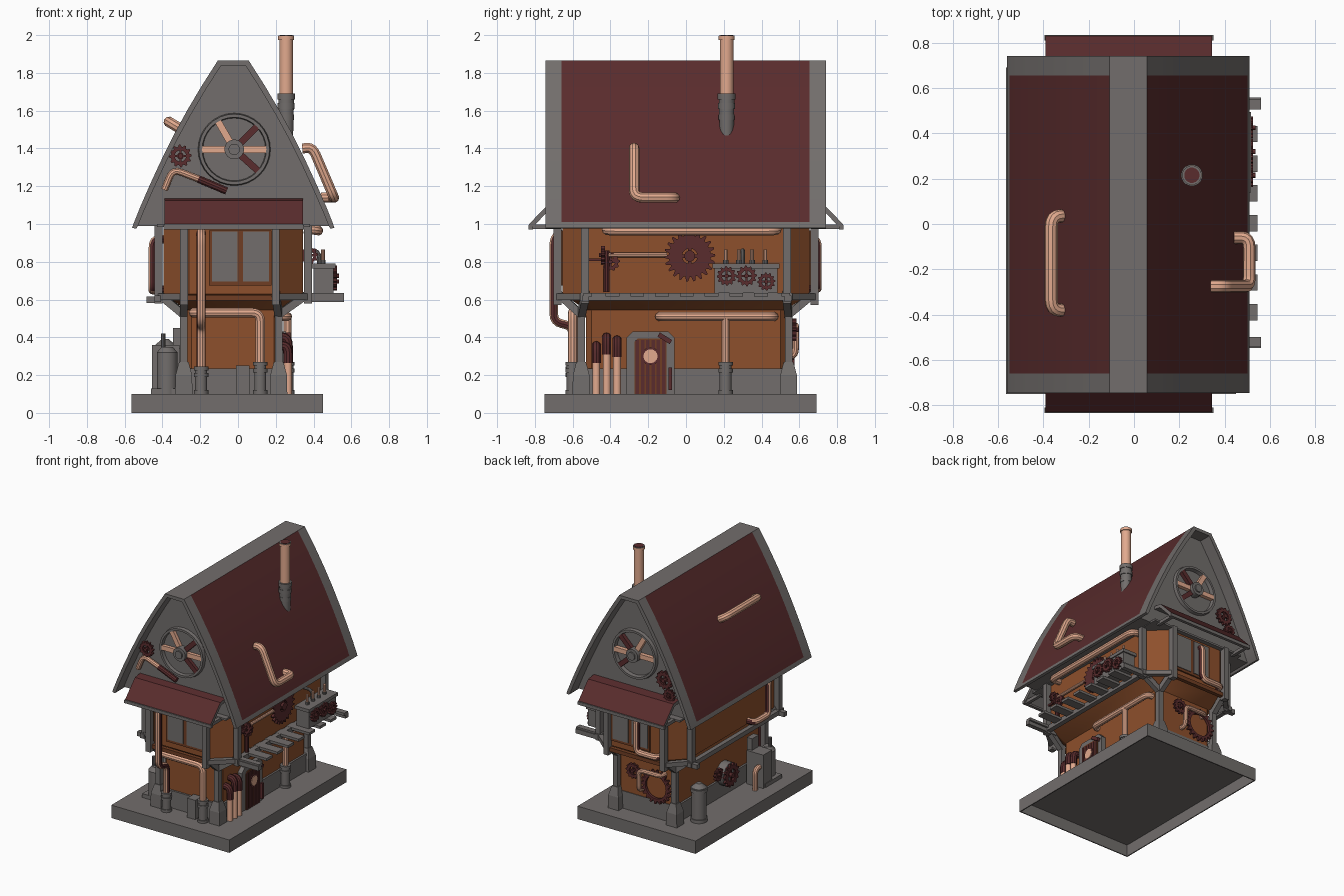
import bpy, bmesh, math
from mathutils import Vector

if "Cube" in bpy.data.objects:
    bpy.data.objects.remove(bpy.data.objects["Cube"])

def material(name, c):
    m = bpy.data.materials.new(name)
    m.diffuse_color = (*c, 1)
    m.use_nodes = True
    m.node_tree.nodes["Principled BSDF"].inputs["Base Color"].default_value = m.diffuse_color
    return m
GREY = material("stone grey", (.168, .155, .15))
RED = material("dark red", (.1, .025, .026))
WOOD = material("orange wood", (.27, .08, .025))
BROWN = material("brown frame", (.16, .048, .017))
COPPER = material("pale copper", (.76, .40, .27))
XC = -.025  # house centre line

def mesh(name, verts, faces, mats, rule=None):
    mats = mats if isinstance(mats, list) else [mats]
    bm = bmesh.new()
    vs = [bm.verts.new(v) for v in verts]
    for f in faces:
        bm.faces.new([vs[i] for i in f])
    bmesh.ops.recalc_face_normals(bm, faces=bm.faces)
    if rule:
        for f in bm.faces:
            f.material_index = rule(f.normal, f.calc_center_median())
    me = bpy.data.meshes.new(name)
    bm.to_mesh(me)
    bm.free()
    for m in mats:
        me.materials.append(m)
    ob = bpy.data.objects.new(name, me)
    bpy.context.collection.objects.link(ob)
    return ob

def loft(name, rings, mats, rule=None, caps=True):
    n = len(rings[0])
    faces = [(k*n+i, k*n+(i+1) % n, (k+1)*n+(i+1) % n, (k+1)*n+i)
             for k in range(len(rings)-1) for i in range(n)]
    if caps:
        faces += [tuple(range(n)), tuple(range((len(rings)-1)*n, len(rings)*n))]
    return mesh(name, [v for r in rings for v in r], faces, mats, rule)

def P(axis, a, b, t):  # wall plane coordinates to space
    return Vector((t, a, b)) if axis == 'x' else Vector((a, t, b))

def prism(name, pts, axis, t0, t1, mat):
    return loft(name, [[P(axis, a, b, t) for a, b in pts] for t in (t0, t1)], mat)

def box(name, x0, x1, y0, y1, z0, z1, mat):
    return loft(name, [[(x0, y0, z), (x1, y0, z), (x1, y1, z), (x0, y1, z)] for z in (z0, z1)], mat)

def cyl(name, p0, p1, r, mat, r1=None, n=16):
    p0, p1 = Vector(p0), Vector(p1)
    q = (p1-p0).to_track_quat('Z', 'Y')
    ring = lambda p, s: [p + q @ Vector((s*math.cos(math.tau*(i+.5)/n), s*math.sin(math.tau*(i+.5)/n), 0)) for i in range(n)]
    return loft(name, [ring(p0, r), ring(p1, r if r1 is None else r1)], mat)

def beam(name, p0, p1, w, mat=GREY):
    return cyl(name, p0, p1, w*.707, mat, n=4)

def pipe(name, pts, r, mat=COPPER, along=None):
    pts = [Vector(p) for p in pts]
    path = [pts[0]]
    for a, b, c in zip(pts, pts[1:], pts[2:]):  # rounded elbows
        u, v = b+(a-b).normalized()*min(.045, (a-b).length/2), b+(c-b).normalized()*min(.045, (c-b).length/2)
        path += [u*(1-t)**2 + b*2*t*(1-t) + v*t*t for t in (0, .25, .5, .75, 1)]
    path.append(pts[-1])
    cu = bpy.data.curves.new(name, 'CURVE')
    cu.dimensions, cu.bevel_depth, cu.bevel_resolution, cu.use_fill_caps = '3D', r, 3, True
    sp = cu.splines.new('POLY')
    sp.points.add(len(path)-1)
    for s, p in zip(sp.points, path):
        s.co = (*p, 1)
    tmp = bpy.data.objects.new(name, cu)
    bpy.context.collection.objects.link(tmp)
    me = bpy.data.meshes.new_from_object(tmp.evaluated_get(bpy.context.evaluated_depsgraph_get()))
    bpy.data.objects.remove(tmp)
    me.materials.clear()
    me.materials.append(mat)
    me.materials.append(RED)
    for f in me.polygons:  # tarnished flanks on wall pipes
        f.material_index = int(along is not None and abs(f.normal[along]) > .65)
    bpy.context.collection.objects.link(bpy.data.objects.new(name, me))

def gear(name, axis, a, b, t, r, th=.02, teeth=14, mat=RED, hole=.5, spokes=4):
    out, inn = [], []
    for i in range(teeth*4):
        w = math.tau*i/(teeth*4)
        s = r if i % 4 < 2 else r*.82
        out.append((a+s*math.cos(w), b+s*math.sin(w)))
        inn.append((a+r*hole*math.cos(w), b+r*hole*math.sin(w)))
    rings = [[P(axis, u, v, t+d) for u, v in pts] for pts, d in ((inn, 0), (out, 0), (out, th), (inn, th), (inn, 0))]
    loft(name, rings, mat, caps=False)
    if spokes:
        cyl(name+"_hub", P(axis, a, b, t-.01), P(axis, a, b, t+th+.01), r*.22, mat, n=12)
    for k in range(spokes):
        w = math.tau*k/spokes
        beam(name+"_spoke", P(axis, a, b, t+th/2), P(axis, a+r*.65*math.cos(w), b+r*.65*math.sin(w), t+th/2), max(.012, r*.14), mat)

def foot(name, x, y, top=.25):
    cyl(name, (x, y, .1), (x, y, top), .032, GREY)
    for z in (.1, top-.05, top-.015):
        cyl(name+"_ring", (x, y, z), (x, y, z+.02), .039, GREY)

# hollow base slab, plinth and flared chamfered house body
rect = lambda d, z: [(-.565+d, -.75+d, z), (.45-d, -.75+d, z), (.45-d, .69-d, z), (-.565+d, .69-d, z)]
loft("base_slab", [rect(.008, .092), rect(.008, 0), rect(0, 0), rect(0, .1)], GREY)
box("plinth", -.29, .235, -.545, .535, .1, .235, GREY)
def octa(x0, x1, y, c, z):
    return [(x0+c, -y, z), (x1-c, -y, z), (x1, -y+c, z), (x1, y-c, z), (x1-c, y, z), (x0+c, y, z), (x0, y-c, z), (x0, -y+c, z)]
loft("house_walls", [octa(-.275, .22, .53, .03, .1), octa(-.275, .22, .53, .03, .545),
                     octa(-.395, .345, .655, .135, .63), octa(-.395, .345, .655, .135, 1.0)], WOOD)
for y in (-.555, .543):
    s = -1 if y < 0 else 1
    for x, xo, xu in ((-.287, -.42, -.285), (.215, .37, .2)):
        cyl("post_footing", (x, y, .1), (x, y, .2), .065, GREY, .062, n=4)
        cyl("post_footing_top", (x, y, .2), (x, y, .27), .062, GREY, .036, n=4)
        beam("lower_post", (x, y, .1), (x, y, .55), .04)
        beam("side_brace", (x, y, .52), (xo, .53*s, .63), .04)
        beam("end_brace", (x, y, .52), (xu, .675*s, .63), .04)
        beam("upper_side_post", (xo, .535*s, .58), (xo, .535*s, 1), .042)
        beam("upper_end_post", (xu, .68*s, .57), (xu, .68*s, 1), .042)
        beam("corner_beam", (xo, .535*s, .615), (xu, .68*s, .615), .035)
    beam("end_beam", (-.3, .668*s, .61), (.22, .668*s, .61), .03, BROWN)

# windows and awnings on both ends
for s in (-1, 1):
    for x in (-.07, .095):
        box("window_frame", x-.083, x+.083, *sorted((.65*s, .667*s)), .675, .965, BROWN)
        box("window_glass", x-.068, x+.068, *sorted((.65*s, .672*s)), .695, .96, GREY)
    sec = [(.60, 1.12), (.60, 1.14), (.71, 1.125), (.83, 1.0), (.83, .98), (.81, .985), (.70, 1.10)]
    loft("awning", [[(x, y*s, z) for y, z in sec] for x in (-.39, -.38, .335, .345)], [GREY, RED],
         lambda n, c: int(n.z > .3 and abs(n.x) < .5))
    box("awning_front_edge", -.395, .35, *sorted((.81*s, .834*s)), .972, .996, GREY)
    for x in (-.37, .325):
        beam("awning_arm", (x, .66*s, .985), (x, .82*s, .985), .025)

# curved roof shell with red panels
prof = [(.082, 1.865), (.165, 1.735), (.245, 1.60), (.316, 1.47), (.385, 1.33), (.445, 1.20), (.495, 1.085), (.525, 1.01), (.535, .98)]
inner = [(w-.018, z-.025) for w, z in prof[:-1]] + [(.515, .975)]
def arch(p, y):
    return [(XC+w, y, z) for w, z in reversed(p)] + [(XC-w, y, z) for w, z in p]
loft("roof_shell", [arch(prof, y) + arch(inner, y)[::-1] for y in (-.745, -.66, .655, .74)], [GREY, RED],
     lambda n, c: int(abs(c.y) < .6 and n.z > .05 and abs(n.x) > .3 and 1.01 < c.z))
gab = [(w-.012, z-.02) for w, z in prof[:-1]]
loft("gable_wall", [arch(gab, y) for y in (-.645, .64)], GREY)
box("eave_plate", -.43, .38, -.69, .69, .985, 1.0, GREY)

# fan wheels on the gables
for s in (-1, 1):
    cx, cz, y = -.02, 1.395, .64*s
    ring = []
    for r, d in ((.175, 0), (.192, .005), (.187, .03), (.17, .03), (.165, 0)):
        ring.append([(cx+r*math.cos(math.tau*i/32), y+d*s, cz+r*math.sin(math.tau*i/32)) for i in range(32)])
    loft("fan_rim", ring, GREY, caps=False)
    cyl("fan_hub", (cx, y, cz), (cx, y+.055*s, cz), .052, GREY, n=20)
    cyl("fan_cap", (cx, y, cz), (cx, y+.065*s, cz), .03, GREY, n=16)
    for ang, m in ((120, COPPER), (180, COPPER), (0, COPPER), (45, RED), (-42, RED)):
        c, d = math.cos(math.radians(ang)), math.sin(math.radians(ang))
        beam("fan_blade", (cx+.04*c, y+.012*s, cz+.04*d), (cx+.17*c, y+.012*s, cz+.17*d), .036, m)
gear("front_gable_gear", 'y', -.305, 1.36, -.695, .06, teeth=12)
cyl("front_gable_gear_axle", (-.305, -.63, 1.36), (-.305, -.69, 1.36), .018, RED, n=10)
pipe("front_gable_pipe", [(-.39, -.67, 1.18), (-.345, -.67, 1.29), (-.2, -.67, 1.235)], .019)
pipe("front_gable_pipe_end", [(-.21, -.67, 1.238), (-.06, -.67, 1.175)], .021, RED)
gear("back_gable_gear", 'y', -.285, 1.27, .66, .07, teeth=12)
gear("back_gable_small_gear", 'y', -.33, 1.165, .665, .048, teeth=10)

# chimney and roof pipes
cyl("chimney_base", (.255, .215, 1.44), (.255, .215, 1.69), .037, GREY, .043)
for z, r in ((1.66, .048), (1.61, .046), (1.55, .043)):
    cyl("chimney_collar", (.255, .215, z), (.255, .215, z+.03), r, GREY)
cyl("chimney_pipe", (.255, .215, 1.68), (.255, .215, 1.995), .036, COPPER)
cyl("chimney_lip", (.255, .215, 1.975), (.255, .215, 1.995), .043, COPPER)
cyl("chimney_rim", (.255, .215, 1.99), (.255, .215, 1.998), .042, GREY)
cyl("chimney_hole", (.255, .215, 1.99), (.255, .215, 2.0), .034, RED)
pipe("left_roof_pipe", [(-.29, -.38, 1.495), (-.365, -.38, 1.54), (-.365, .035, 1.54), (-.29, .035, 1.495)], .029)
pipe("right_roof_pipe", [(.34, -.275, 1.40), (.395, -.275, 1.405), (.508, -.275, 1.14), (.508, -.06, 1.14), (.44, -.06, 1.14)], .028)

# balcony on the right, beam on the left
beam("balcony_beam", (.37, -.56, .615), (.37, .565, .615), .038)
for i in range(9):
    y = -.52 + .131*i
    w = .022 if i in (0, 8) else .036
    box("balcony_slat", .34, .56 if i in (0, 8) else .545, y-w, y+w, .615, .635, GREY)
for y in (-.53, .54):
    beam("balcony_arm", (.3, y, .605), (.56, y, .605), .035)
    beam("left_arm", (-.38, y, .6), (-.485, y, .6), .035)
beam("left_beam", (-.425, -.57, .605), (-.425, .57, .605), .035)

# balcony engine and gear train
box("engine_block", .40, .505, .15, .485, .635, .785, GREY)
box("engine_lid", .39, .515, .14, .495, .765, .79, GREY)
for y in (.21, .28, .35, .42):
    cyl("engine_stack", (.45, y, .78), (.45, y, .81), .014, GREY, n=10)
    cyl("engine_stack_tip", (.45, y, .80), (.45, y, .865), .01, COPPER, n=10)
for y, z, r in ((.215, .725, .052), (.32, .725, .055), (.425, .695, .048)):
    gear("engine_gear", 'x', y, z, .505, r, teeth=12)
pipe("engine_feed", [(.35, .3, .86), (.43, .3, .86), (.43, .3, .78)], .012, GREY)
gear("great_gear", 'x', .02, .83, .36, .135, teeth=22, hole=.3)
cyl("drive_shaft", (.37, -.42, .835), (.37, -.1, .835), .013, COPPER, n=10)
gear("drive_gear", 'x', -.40, .80, .36, .05, teeth=10)
gear("drive_side_gear", 'y', .375, .835, -.45, .05, teeth=10)
cyl("drive_rod", (.37, -.42, .64), (.37, -.42, .86), .016, RED, n=10)
beam("drive_bar", (.37, -.52, .81), (.37, -.36, .81), .014, RED)
pipe("eave_pipe", [(.35, -.42, .975), (.425, -.42, .965), (.425, .48, .965), (.35, .48, .975)], .026)

# arched door on the right
def door(a, top, c):
    return [(-.188-a, .1), (-.188+a, .1), (-.188+a, top-c), (-.188+a-c, top), (-.188-a+c, top), (-.188-a, top-c)]
prism("door_frame", door(.128, .432, .035), 'x', .2, .255, GREY)
prism("door_panel", door(.085, .395, .02), 'x', .2, .26, BROWN)
for i in range(6):
    y = -.258 + .028*i
    box("door_plank", .22, .266, y-.009, y+.009, .1, .385, RED)
cyl("door_window_rim", (.25, -.188, .30), (.270, -.188, .30), .048, RED, n=20)
cyl("door_window", (.25, -.188, .30), (.275, -.188, .30), .037, COPPER, n=20)
beam("door_handle", (.265, -.083, .12), (.265, -.083, .24), .02, RED)
beam("door_hinge_bar", (.265, -.145, .415), (.265, -.08, .375), .025, RED)

# wall pipes
for y, h in ((-.475, .355), (-.42, .40), (-.365, .385)):
    cyl("organ_pipe", (.265, y, .1), (.265, y, h-.08), .021, COPPER)
    pipe("organ_pipe_top", [(.265, y, h-.09), (.265, y, h), (.21, y, h)], .025, RED)
pipe("right_tee_bar", [(.2, -.14, .51), (.262, -.14, .51), (.262, .465, .51), (.2, .465, .51)], .024)
pipe("right_tee_stem", [(.262, .21, .51), (.262, .21, .22)], .022)
foot("right_tee_foot", .262, .21, .265)
pipe("front_downpipe", [(-.195, -.65, .955), (-.195, -.70, .93), (-.195, -.70, .48), (-.195, -.60, .46), (-.195, -.60, .2)], .024, along=0)
foot("front_downpipe_foot", -.195, -.60, .24)
pipe("front_cross_pipe", [(-.235, -.52, .53), (-.235, -.60, .53), (.118, -.60, .53), (.118, -.60, .22)], .026)
foot("front_cross_foot", .118, -.60, .265)
box("front_block", -.01, .06, -.61, -.53, .1, .25, GREY)
pipe("back_window_pipe", [(-.06, .65, .92), (-.06, .695, .92), (-.06, .695, .66), (-.24, .695, .66), (-.24, .64, .66)], .024, along=0)
pipe("left_wall_pipe", [(-.38, -.37, .92), (-.45, -.37, .92), (-.45, -.37, .65), (-.45, -.2, .65), (-.38, -.2, .65)], .024, along=1)

# gears on the back and left walls
gear("back_ring_gear", 'y', -.14, .36, .555, .13, teeth=20, hole=.68, spokes=0)
gear("back_small_gear", 'y', .05, .44, .565, .06, teeth=12)
pipe("back_wall_pipe", [(-.19, .52, .46), (-.19, .58, .46), (.0, .58, .46), (.0, .58, .3), (.0, .52, .3)], .018)
cyl("left_turbine", (-.27, -.06, .27), (-.34, -.06, .27), .09, GREY, n=20)
gear("left_turbine_gear", 'x', -.06, .27, -.355, .09, teeth=14)
gear("left_turbine_small_gear", 'x', .06, .31, -.33, .05, teeth=10)

# storage tank and boiler on the left
cyl("tank", (-.385, .39, .1), (-.385, .39, .36), .055, GREY, n=20)
for z in (.1, .33):
    cyl("tank_band", (-.385, .39, z), (-.385, .39, z+.025), .062, GREY, n=20)
cyl("tank_dome", (-.385, .39, .36), (-.385, .39, .39), .053, GREY, .02, n=20)
box("boiler_base", -.46, -.30, -.52, -.32, .1, .13, GREY)
cyl("boiler", (-.375, -.47, .1), (-.375, -.47, .32), .055, GREY, n=20)
cyl("boiler_dome", (-.375, -.47, .32), (-.375, -.47, .35), .055, GREY, .03, n=20)
cyl("boiler_valve", (-.395, -.47, .34), (-.395, -.47, .42), .012, GREY, n=10)
box("boiler_box", -.455, -.31, -.41, -.30, .1, .36, GREY)
box("boiler_stack", -.345, -.30, -.40, -.32, .34, .45, GREY)
pipe("boiler_pipe", [(-.42, -.32, .26), (-.42, -.25, .26), (-.42, -.25, .1)], .02)

# smooth the round parts, keep edges sharp
bpy.ops.object.select_all(action='SELECT')
bpy.context.view_layer.objects.active = bpy.context.collection.objects[0]
bpy.ops.object.shade_smooth_by_angle(angle=math.radians(30))
